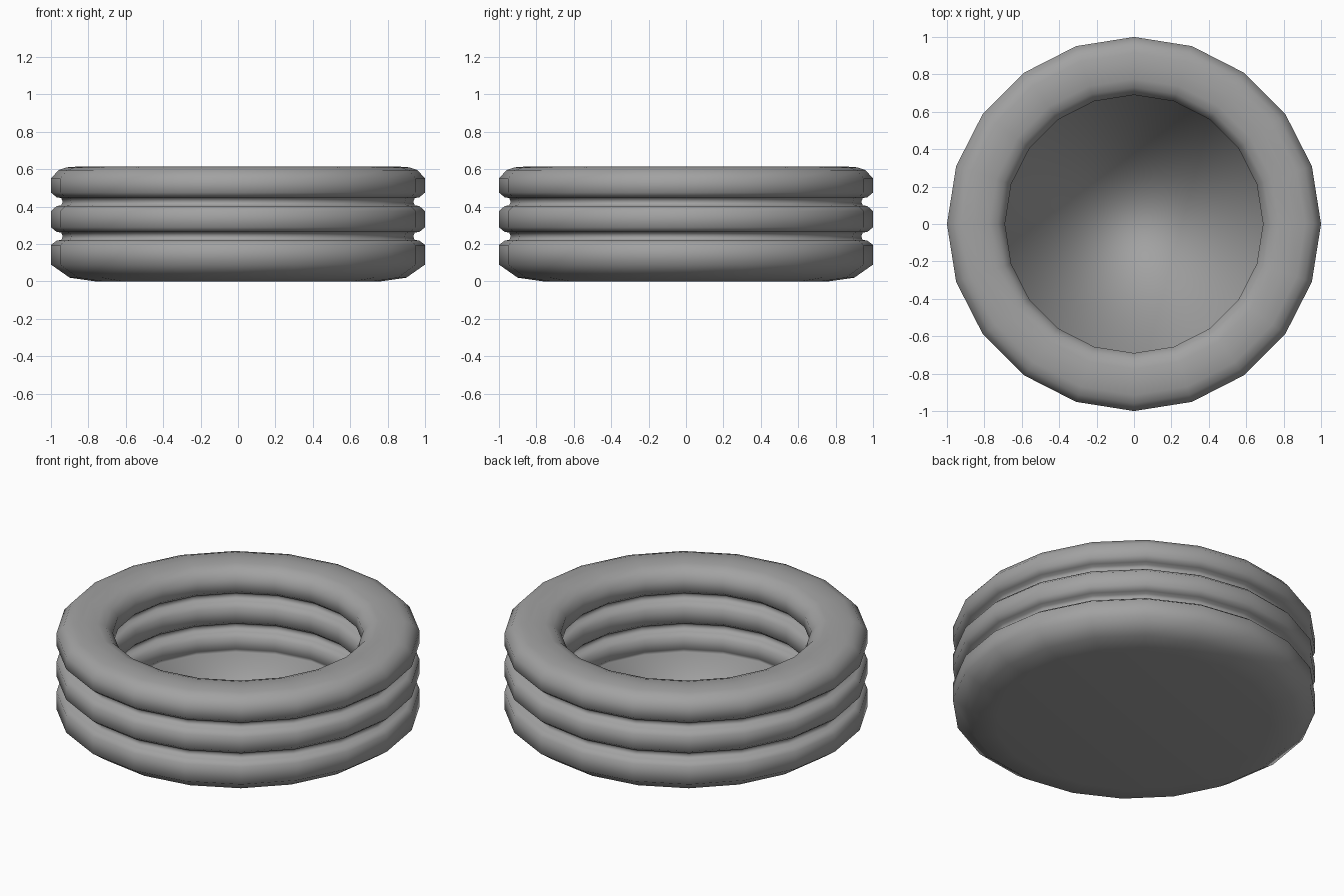
import bpy, bmesh, math

if "Cube" in bpy.data.objects:
    bpy.data.objects.remove(bpy.data.objects["Cube"])

SIDES = 20

# Outer wall from the underside up to the crown of the top ring (radius, z)
outer = [(0.76, 0.0), (0.90, 0.02), (1.0, 0.09), (1.0, 0.195)]
# Two grooves, each leading up into the next tube
for g, top in ((0.24, 0.375), (0.425, 0.55)):
    outer += [(0.97, g - 0.022), (0.945, g - 0.018), (0.937, g), (0.945, g + 0.021),
              (0.97, g + 0.025), (1.0, g + 0.05), (1.0, top)]
outer += [(0.96, 0.595), (0.915, 0.61), (0.845, 0.615)]

# Inner wall mirrors the outer one about the tube centre, tucking under at the floor
inner = [(1.69 - r, z) for r, z in reversed(outer[3:-1])] + [(0.69, 0.125), (0.715, 0.095)]
profile = outer + inner

bm = bmesh.new()
rings = []
for r, z in profile:
    rings.append([bm.verts.new((r * math.cos(2 * math.pi * i / SIDES),
                                r * math.sin(2 * math.pi * i / SIDES), z))
                  for i in range(SIDES)])
for a, b in zip(rings, rings[1:]):
    for i in range(SIDES):
        j = (i + 1) % SIDES
        bm.faces.new((a[i], a[j], b[j], b[i]))

# Underside and pool floor
bm.faces.new(list(reversed(rings[0])))
bm.faces.new(rings[-1])
for f in bm.faces:
    f.smooth = True

mesh = bpy.data.meshes.new("inflatable_pool")
bm.to_mesh(mesh)
bm.free()
pool = bpy.data.objects.new("inflatable_pool", mesh)
bpy.context.collection.objects.link(pool)

# Mid grey vinyl
vinyl = bpy.data.materials.new("grey_vinyl")
vinyl.diffuse_color = (0.36, 0.36, 0.36, 1.0)
vinyl.use_nodes = True
vinyl.node_tree.nodes["Principled BSDF"].inputs["Base Color"].default_value = vinyl.diffuse_color
mesh.materials.append(vinyl)
